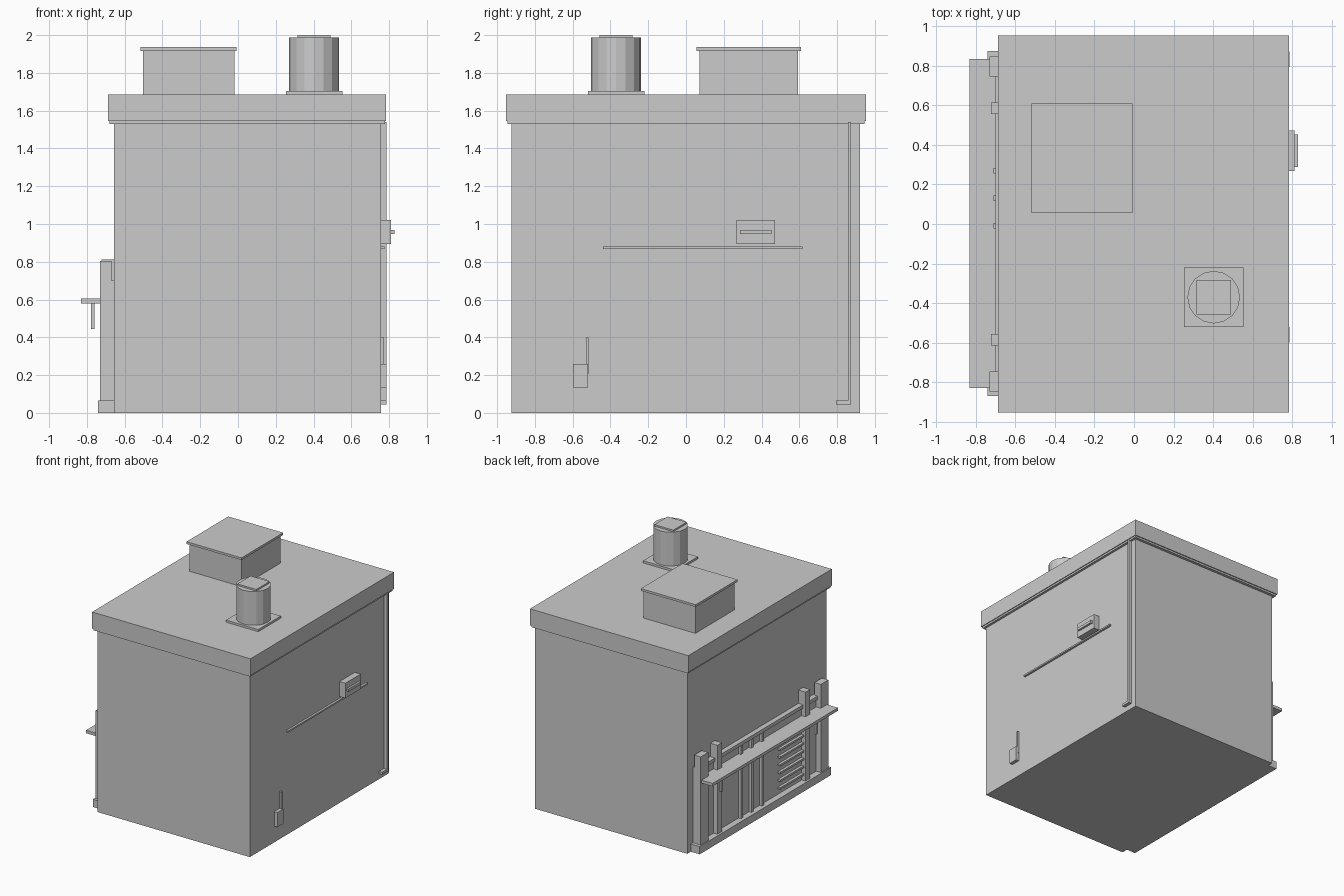
import bpy
import bmesh

# Remove the default cube
cube = bpy.data.objects.get("Cube")
if cube:
    bpy.data.objects.remove(cube, do_unlink=True)

# Single flat grey
grey = bpy.data.materials.new("plain_grey")
grey.use_nodes = True
colour = (0.6, 0.6, 0.6, 1)
grey.diffuse_color = colour
shader = grey.node_tree.nodes["Principled BSDF"]
shader.inputs["Base Color"].default_value = colour
shader.inputs["Roughness"].default_value = 0.8


def finish(name, bm):
    mesh = bpy.data.meshes.new(name)
    bm.to_mesh(mesh)
    bm.free()
    mesh.materials.append(grey)
    obj = bpy.data.objects.new(name, mesh)
    bpy.context.collection.objects.link(obj)
    return obj


def box(name, xs, ys, zs):
    """Box spanning the given (low, high) ranges."""
    bm = bmesh.new()
    bmesh.ops.create_cube(bm, size=1)
    for v in bm.verts:
        for axis, (low, high) in enumerate((xs, ys, zs)):
            v.co[axis] = high if v.co[axis] > 0 else low
    return finish(name, bm)


def centred(name, x, y, half_x, half_y, zs):
    return box(name, (x - half_x, x + half_x), (y - half_y, y + half_y), zs)


WALL_R, WALL_L = -0.657, 0.757   # outer faces of the side walls
ROOF = 1.685

# Building and roof slab with a slightly stepped lower lip
box("building", (WALL_R, WALL_L), (-0.924, 0.921), (0, 1.54))
box("roof_lip", (-0.68, 0.777), (-0.946, 0.944), (1.53, 1.55))
box("roof", (-0.688, 0.784), (-0.954, 0.952), (1.545, ROOF))

# Rooftop unit with overhanging lid
centred("roof_unit", -0.26, 0.332, 0.242, 0.26, (ROOF, 1.917))
centred("roof_unit_lid", -0.262, 0.332, 0.255, 0.277, (1.917, 1.936))

# Rooftop vent: flange, faceted drum and square cap
VENT_X, VENT_Y = 0.403, -0.37
centred("vent_flange", VENT_X, VENT_Y, 0.15, 0.15, (ROOF, 1.703))
bm = bmesh.new()
bmesh.ops.create_cone(bm, cap_ends=True, segments=16, radius1=0.133,
                      radius2=0.133, depth=0.285)
bmesh.ops.translate(bm, verts=bm.verts, vec=(VENT_X, VENT_Y, 1.844))
finish("vent_drum", bm)
centred("vent_cap", VENT_X, VENT_Y, 0.088, 0.088, (1.986, 2.0))

# Counter front on the right wall: panel, rails, shelf
box("counter_panel", (-0.687, WALL_R), (-0.84, 0.845), (0.01, 0.70))
box("counter_top_rail", (-0.7, WALL_R), (-0.75, 0.75), (0.67, 0.70))
box("counter_base_rail", (-0.74, WALL_R), (-0.87, 0.875), (0, 0.065))
box("counter_shelf", (-0.832, -0.687), (-0.83, 0.835), (0.58, 0.605))

# Posts, pegs and shelf brackets, one of each per end
for end, s in (("back", 1), ("front", -1)):
    centred("corner_post_" + end, -0.7, s * 0.797, 0.03, 0.05, (0, 0.805))
    centred("peg_post_" + end, -0.69, s * 0.585, 0.033, 0.03, (0.02, 0.812))
    centred("shelf_bracket_" + end, -0.768, s * 0.63, 0.009, 0.012, (0.445, 0.58))

# Vertical ribs and louvre slats on the panel
for i in range(3):
    centred("panel_rib_%d" % (i + 1), -0.694, 0.27 - 0.14 * i, 0.016, 0.014, (0.05, 0.67))
for i in range(7):
    z = 0.11 + 0.065 * i
    box("louvre_slat_%d" % (i + 1), (-0.71, WALL_R), (-0.55, -0.24), (z, z + 0.016))

# Downpipe with a short outlet on the left wall
box("downpipe", (WALL_L, 0.786), (0.857, 0.873), (0.045, 1.54))
box("downpipe_outlet", (WALL_L, 0.786), (0.793, 0.86), (0.045, 0.065))

# Wall box with handle, and the long rail beneath it
box("wall_box", (WALL_L, 0.811), (0.267, 0.472), (0.895, 1.02))
box("wall_box_handle", (0.811, 0.828), (0.287, 0.452), (0.946, 0.969))
box("wall_rail", (WALL_L, 0.775), (-0.44, 0.618), (0.867, 0.88))

# Socket and its conduit
box("socket", (WALL_L, 0.786), (-0.598, -0.52), (0.135, 0.258))
box("socket_conduit", (WALL_L, 0.773), (-0.53, -0.515), (0.205, 0.40))
